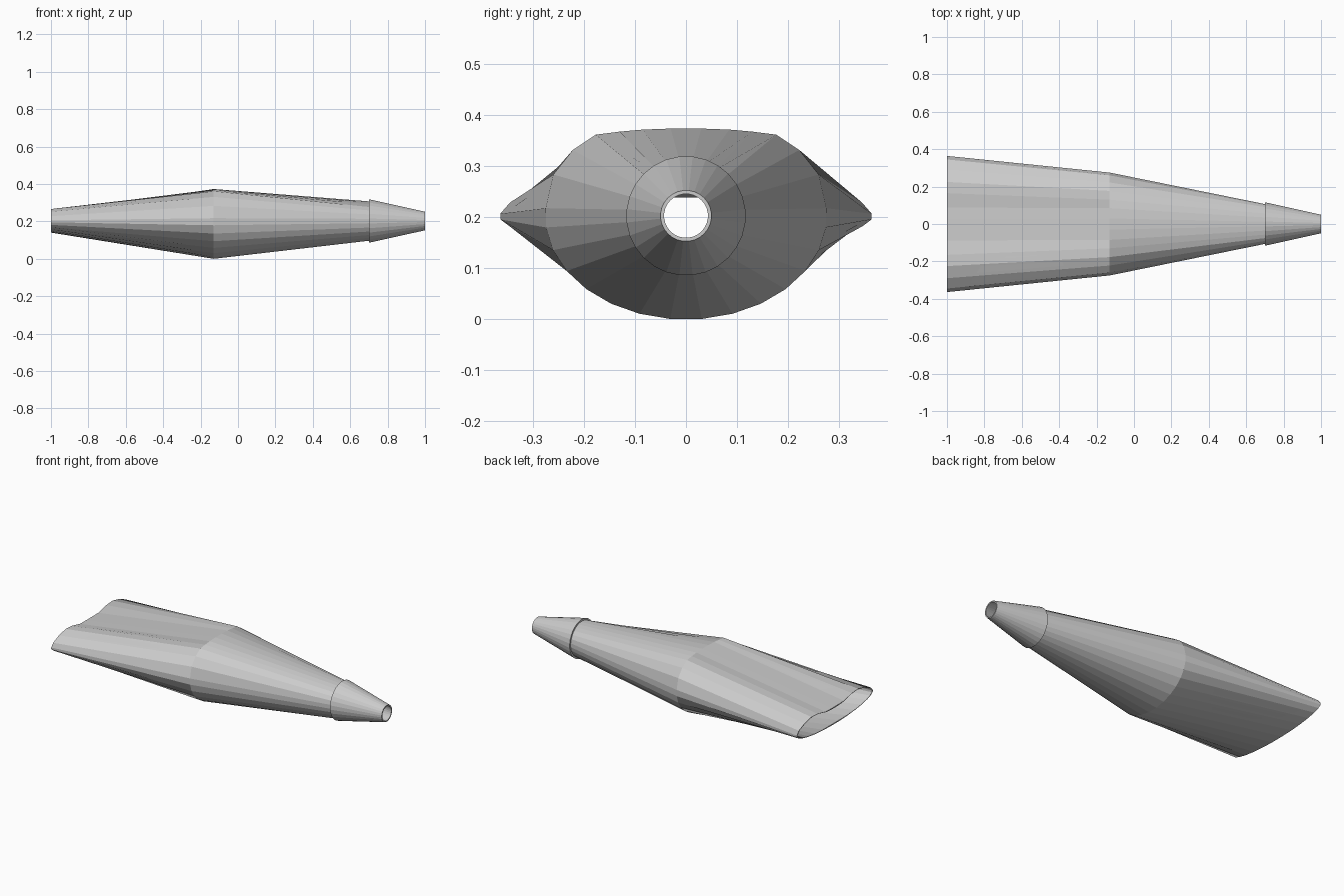
import bpy, bmesh, math

if "Cube" in bpy.data.objects:
    bpy.data.objects.remove(bpy.data.objects["Cube"])

N = 28                      # sides around the nozzle
CZ = 0.202                  # height of the axis
STEP = 2 * math.pi / N
WALL = 0.008


def lower_half(w, h):
    """Right-hand lower quarter of an ellipse, bottom to side."""
    pts = []
    for i in range(N // 4):
        a = STEP * (i + 0.5)
        pts.append((w * math.sin(a), CZ - h * math.cos(a) / math.cos(STEP / 2)))
    return pts


def mirrored(half):
    """Closed loop from a right half listed bottom to top."""
    return half + [(-y, z) for y, z in reversed(half)]


def circle(r):
    return mirrored([(r * math.sin(STEP * (i + 0.5)), CZ - r * math.cos(STEP * (i + 0.5)))
                     for i in range(N // 2)])


def inset(loop, d=WALL):
    """Move a section towards the axis by the wall thickness."""
    out = []
    for y, z in loop:
        r = math.hypot(y, z - CZ)
        k = (r - d) / r
        out.append((y * k, CZ + (z - CZ) * k))
    return out


def ring_loft(name, sections):
    """Skin a cyclic list of (x, loop) sections into a closed tube wall."""
    bm = bmesh.new()
    rings = [[bm.verts.new((x, y, z)) for y, z in loop] for x, loop in sections]
    for k, a in enumerate(rings):
        b = rings[(k + 1) % len(rings)]
        for i in range(N):
            j = (i + 1) % N
            bm.faces.new((a[i], a[j], b[j], b[i]))
    bmesh.ops.recalc_face_normals(bm, faces=bm.faces)
    me = bpy.data.meshes.new(name)
    bm.to_mesh(me)
    bm.free()
    ob = bpy.data.objects.new(name, me)
    bpy.context.collection.objects.link(ob)
    return ob


# Flattened mouth with a shallow dip in the middle of its upper lip
mouth = mirrored(lower_half(0.366, 0.062) + [
    (0.364, 0.206), (0.345, 0.228), (0.29, 0.252), (0.225, 0.266),
    (0.165, 0.262), (0.088, 0.245), (0.03, 0.244)])

# Widest section, flat on top
belly = mirrored(lower_half(0.276, 0.202) + [
    (0.275, 0.217), (0.26, 0.283), (0.222, 0.331), (0.177, 0.361),
    (0.13, 0.367), (0.085, 0.371), (0.03, 0.373)])

neck = circle(0.105)

# Hollow body
outer = [(-1.0, mouth), (-0.13, belly), (0.71, neck)]
inner = [(x, inset(s)) for x, s in reversed(outer)]
ring_loft("nozzle_body", outer + inner)

# Tapered collar over the narrow end
ring_loft("tip_collar", [(0.7, circle(0.117)), (1.0, circle(0.05)),
                         (1.0, circle(0.043)), (0.7, circle(0.104))])
